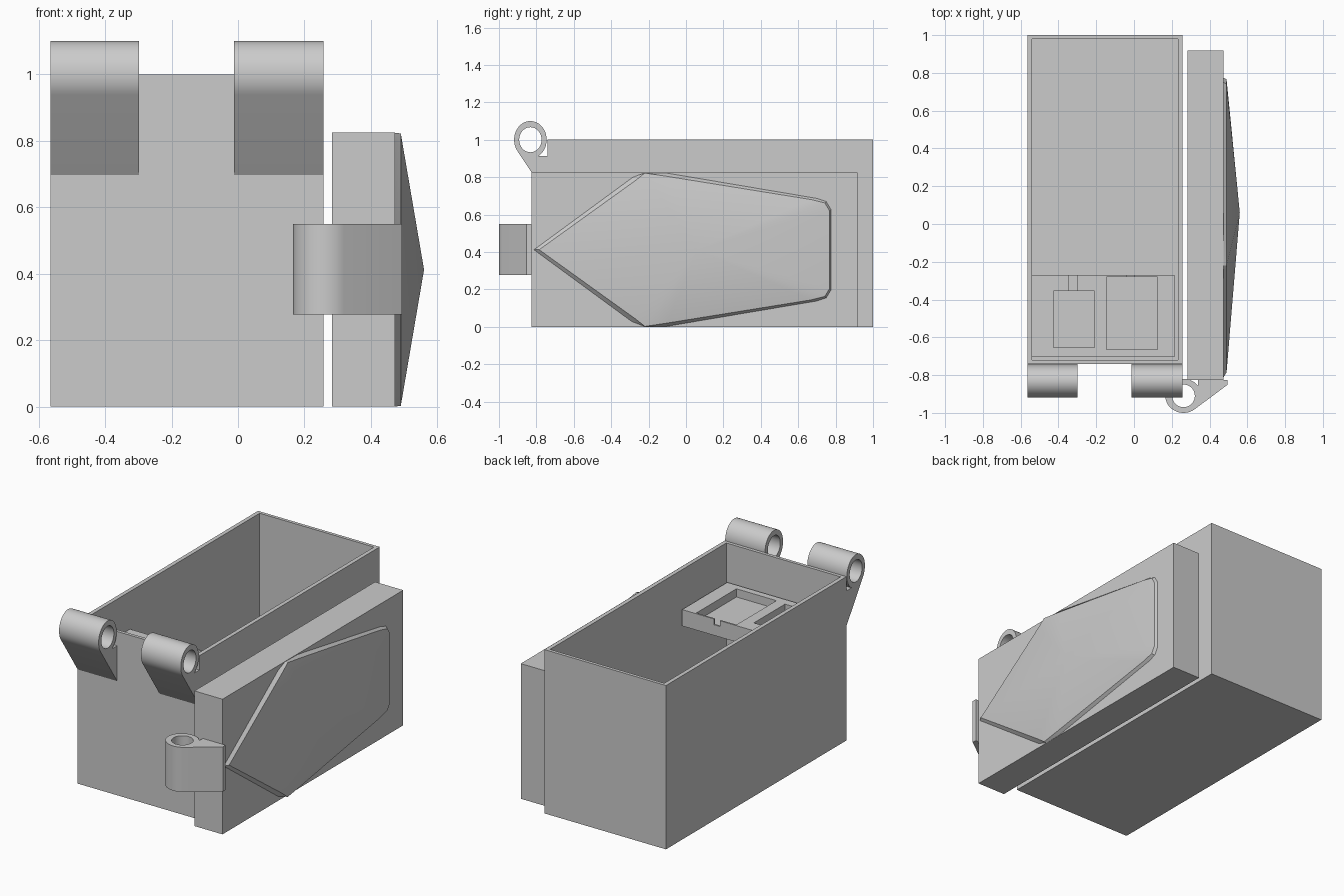
import bpy, bmesh
from math import cos, sin, radians, pi
from mathutils import Matrix, Vector

if "Cube" in bpy.data.objects:
    bpy.data.objects.remove(bpy.data.objects["Cube"])

grey = bpy.data.materials.new("plain grey")
grey.use_nodes = True
COLOUR = (0.6, 0.6, 0.6, 1)
grey.diffuse_color = COLOUR
grey.node_tree.nodes["Principled BSDF"].inputs["Base Color"].default_value = COLOUR


def activate(ob):
    bpy.ops.object.select_all(action='DESELECT')
    ob.select_set(True)
    bpy.context.view_layer.objects.active = ob


def add_object(name, data):
    ob = bpy.data.objects.new(name, data)
    bpy.context.collection.objects.link(ob)
    data.materials.append(grey)
    return ob


def finish(name, bm):
    bmesh.ops.recalc_face_normals(bm, faces=bm.faces)
    mesh = bpy.data.meshes.new(name)
    bm.to_mesh(mesh)
    bm.free()
    return add_object(name, mesh)


def block(low, high):
    """Box bmesh between two corners."""
    low, high = Vector(low), Vector(high)
    bm = bmesh.new()
    bmesh.ops.create_cube(bm, size=1)
    bmesh.ops.scale(bm, vec=high - low, verts=bm.verts)
    bmesh.ops.translate(bm, vec=(low + high) / 2, verts=bm.verts)
    return bm


def carve(ob, low, high):
    """Cut a box-shaped pocket out of an object."""
    cutter = finish("pocket_cutter", block(low, high))
    cutter.hide_render = True
    activate(ob)
    mod = ob.modifiers.new("pocket", 'BOOLEAN')
    mod.operation, mod.solver, mod.object = 'DIFFERENCE', 'EXACT', cutter
    bpy.ops.object.modifier_apply(modifier=mod.name)
    bpy.data.objects.remove(cutter)


def ellipse(centre, radii, start, end, count):
    angles = [radians(start + (end - start) * i / count) for i in range(count + 1)]
    return [(centre[0] + radii[0] * cos(a), centre[1] + radii[1] * sin(a)) for a in angles]


def knuckle(name, centre, outer, inner, arc, arm, span, matrix):
    """Hinge eye with an arm: flat outline with a hole, extruded over span."""
    curve = bpy.data.curves.new(name, 'CURVE')
    curve.dimensions, curve.fill_mode = '2D', 'BOTH'
    curve.extrude = (span[1] - span[0]) / 2
    outline = ellipse(centre, outer, *arc, 36) + arm
    hole = ellipse(centre, inner, 0, 360, 40)[:-1]
    for points in (outline, hole):
        spline = curve.splines.new('POLY')
        spline.points.add(len(points) - 1)
        for p, (u, v) in zip(spline.points, points):
            p.co = (u, v, 0, 1)
        spline.use_cyclic_u = True
    ob = add_object(name, curve)
    activate(ob)
    bpy.ops.object.convert(target='MESH')
    ob = bpy.context.object
    ob.data.transform(matrix @ Matrix.Translation((0, 0, sum(span) / 2)))
    bm = bmesh.new()
    bm.from_mesh(ob.data)
    bmesh.ops.remove_doubles(bm, verts=bm.verts, dist=0.0001)
    bmesh.ops.recalc_face_normals(bm, faces=bm.faces)
    bm.to_mesh(ob.data)
    bm.free()
    bpy.ops.object.shade_smooth_by_angle(angle=radians(30))


# Open box
box = finish("box", block((-0.565, -0.74, 0), (0.257, 1, 1)))
carve(box, (-0.54, -0.72, 0.025), (0.232, 0.98, 1.1))

# Inner tray with two pockets and their wire channels
tray = finish("inner_tray", block((-0.54, -0.705, 0.67), (0.215, -0.27, 0.77)))
carve(tray, (-0.145, -0.665, 0.72), (0.125, -0.28, 0.8))
carve(tray, (-0.425, -0.655, 0.72), (-0.21, -0.355, 0.8))
carve(tray, (-0.04, -0.3, 0.735), (0, -0.2, 0.8))
carve(tray, (-0.345, -0.37, 0.735), (-0.3, -0.2, 0.8))

# Two hinge knuckles on the front wall of the box
yz_plane = Matrix(((0, 0, 1, 0), (1, 0, 0, 0), (0, 1, 0, 0), (0, 0, 0, 1)))
for side, span in (("right", (-0.565, -0.298)), ("left", (-0.012, 0.257))):
    knuckle(side + "_box_hinge", (-0.832, 1), (0.087, 0.1), (0.06, 0.067), (-61, 218),
            [(-0.74, 0.697), (-0.74, 0.913)], span, yz_plane)

# Lid standing on its edge beside the box, with the middle knuckle
finish("lid", block((0.283, -0.825, 0), (0.473, 0.918, 0.825)))
knuckle("lid_hinge", (0.262, -0.91), (0.096, 0.09), (0.06, 0.06), (36, 306),
        [(0.494, -0.852), (0.494, -0.825), (0.34, -0.825)], (0.277, 0.55), Matrix())

# Faceted shield on the lid: base ring, rim ring and a shallow peak
MID = 0.412
base = [(-0.815, 0), (-0.29, 0.385), (-0.22, 0.412), (-0.1, 0.41),
        (0.7, 0.275), (0.75, 0.258), (0.776, 0.215)]
rim = [(-0.785, 0), (-0.27, 0.37), (-0.22, 0.41), (-0.1, 0.392),
       (0.67, 0.268), (0.742, 0.25), (0.766, 0.21)]
bm = bmesh.new()


def ring(half, x):
    points = half + [(y, -h) for y, h in reversed(half[1:])]
    return [bm.verts.new((x, y, MID + h)) for y, h in points]


low, high = ring(base, 0.472), ring(rim, 0.49)
peak = bm.verts.new((0.56, 0.06, MID))
for i in range(len(low)):
    j = (i + 1) % len(low)
    bm.faces.new((low[i], low[j], high[j], high[i]))
    bm.faces.new((high[i], high[j], peak))
bm.faces.new(low)
shield = finish("lid_shield", bm)
activate(shield)
bpy.ops.object.shade_smooth_by_angle(angle=radians(25))
